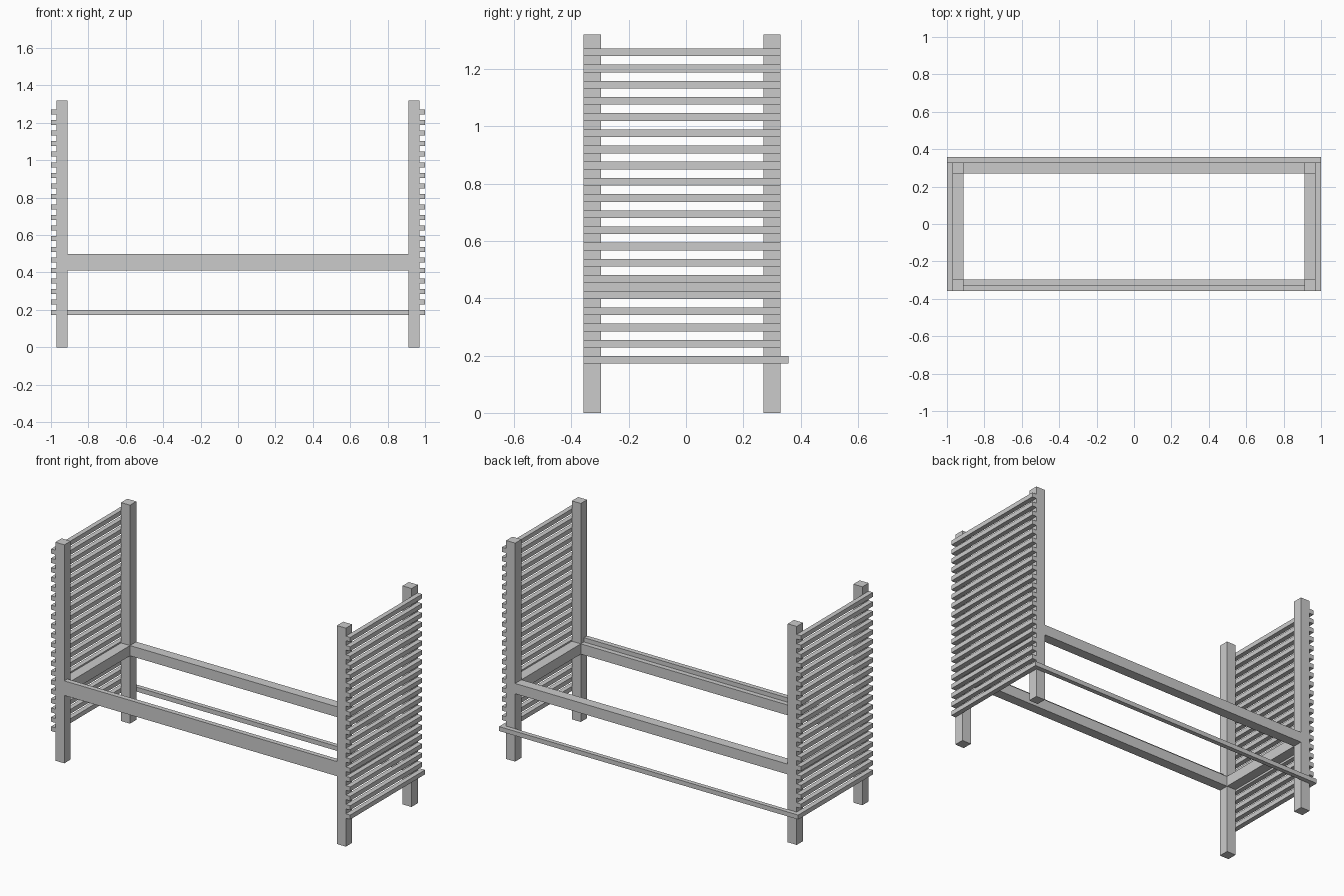
import bpy

if "Cube" in bpy.data.objects:
    bpy.data.objects.remove(bpy.data.objects["Cube"])


def box(name, x0, x1, y0, y1, z0, z1):
    """Axis-aligned box given by its limits."""
    bpy.ops.mesh.primitive_cube_add(
        size=1, location=((x0 + x1) / 2, (y0 + y1) / 2, (z0 + z1) / 2))
    ob = bpy.context.object
    ob.name = name
    ob.scale = (x1 - x0, y1 - y0, z1 - z0)
    bpy.ops.object.transform_apply(location=False, rotation=False, scale=True)
    return ob


FRONT, BACK = -0.357, 0.33      # outer faces of the posts
POST = 0.06
IN, OUT = 0.911, 0.971          # post limits in x
RAIL0, RAIL1 = 0.41, 0.472      # bed rail heights
SLATS, SLAT_H = 20, 0.027
SLAT_LOW, SLAT_TOP = 0.185, 1.258

for side, s in (("left", -1), ("right", 1)):
    xi, xo = sorted((s * IN, s * OUT))
    # corner posts
    box(f"{side}_front_post", xi, xo, FRONT, FRONT + POST, 0, 1.32)
    box(f"{side}_back_post", xi, xo, BACK - POST, BACK, 0, 1.32)
    # end rail between the posts
    box(f"{side}_end_rail", xi, xo, FRONT + POST, BACK - POST, RAIL0, RAIL1)
    # horizontal slats on the outside of the posts
    sa, sb = sorted((s * OUT, s * 1.0))
    for i in range(SLATS):
        z = SLAT_LOW + (SLAT_TOP - SLAT_LOW) * i / (SLATS - 1)
        box(f"{side}_slat_{i + 1}", sa, sb, FRONT, BACK,
            z - SLAT_H / 2, z + SLAT_H / 2)

# long rails
box("front_rail", -IN, IN, FRONT, FRONT + POST, RAIL0, RAIL1)
box("back_rail", -IN, IN, BACK - POST, BACK, RAIL0, RAIL1)
# raised lip along the outer half of the front rail
box("front_rail_lip", -IN, IN, FRONT, FRONT + 0.03, RAIL1, 0.498)
# low brace behind the back posts
box("back_brace", -1.0, 1.0, BACK, 0.357, SLAT_LOW - SLAT_H / 2, SLAT_LOW + SLAT_H / 2)
